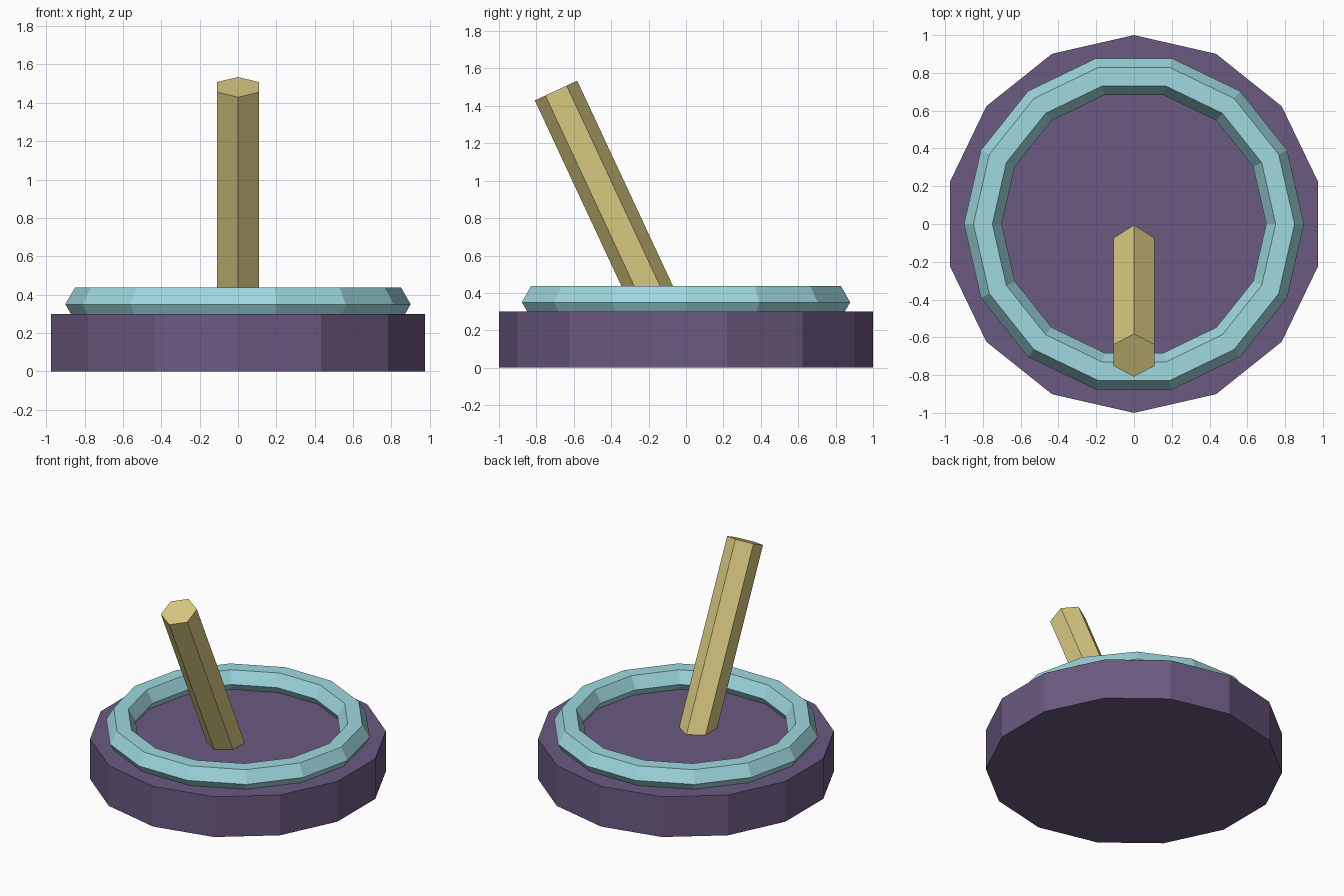
import bpy
import math
from mathutils import Vector

if "Cube" in bpy.data.objects:
    bpy.data.objects.remove(bpy.data.objects["Cube"])


def material(name, rgb):
    mat = bpy.data.materials.new(name)
    mat.diffuse_color = (*rgb, 1.0)
    mat.use_nodes = True
    mat.node_tree.nodes["Principled BSDF"].inputs["Base Color"].default_value = mat.diffuse_color
    return mat


def finish(name, mat):
    obj = bpy.context.object
    obj.name = name
    obj.data.materials.append(mat)
    bpy.ops.object.shade_flat()
    return obj


purple = material("dark_purple", (0.147, 0.102, 0.216))
teal = material("pale_teal", (0.342, 0.687, 0.737))
gold = material("sandy_gold", (0.69, 0.58, 0.216))

SIDES = 14

# Squat base disc, corners on the y axis
bpy.ops.mesh.primitive_cylinder_add(vertices=SIDES, radius=1.0, depth=0.3,
                                    location=(0, 0, 0.15))
finish("base", purple)

# Rim ring with hexagonal section, partly sunk into the base
bpy.ops.mesh.primitive_torus_add(major_segments=SIDES, minor_segments=6,
                                 major_radius=0.8, minor_radius=0.1,
                                 location=(0, 0, 0.35))
finish("rim_ring", teal)

# Hexagonal lever leaning towards the front, its foot set into the base
tilt = math.radians(25)
length = 1.4
top = Vector((0, -0.695, 1.482))
axis = Vector((0, -math.sin(tilt), math.cos(tilt)))
bpy.ops.mesh.primitive_cylinder_add(vertices=6, radius=0.125, depth=length,
                                    location=top - axis * length / 2,
                                    rotation=(tilt, 0, 0))
finish("lever", gold)
